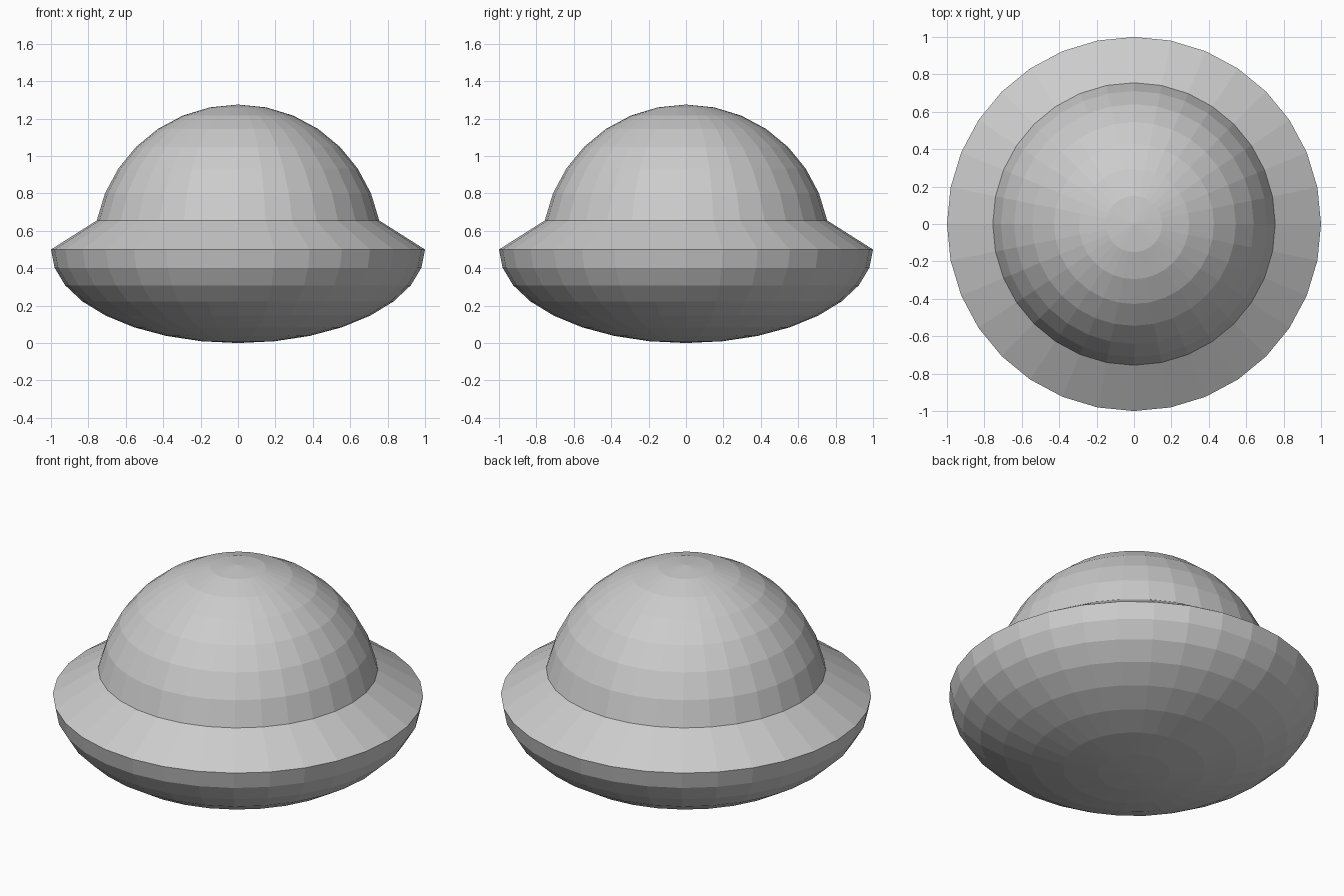
import bpy, bmesh
from math import sin, cos, pi, radians

if "Cube" in bpy.data.objects:
    bpy.data.objects.remove(bpy.data.objects["Cube"])

SIDES = 32
STEP = radians(11.25)

# Profile from bottom to top: squashed lower bowl, sloped rim, round dome
bowl = [(cos(i * STEP), 0.5 - 0.5 * sin(i * STEP)) for i in range(7, -1, -1)]
dome = [(0.77 * cos(i * STEP), 0.505 + 0.77 * sin(i * STEP)) for i in range(1, 8)]
profile = bowl + dome

bm = bmesh.new()
rings = [[bm.verts.new((r * cos(2 * pi * k / SIDES), r * sin(2 * pi * k / SIDES), z))
          for k in range(SIDES)] for r, z in profile]
bottom = bm.verts.new((0, 0, 0))
top = bm.verts.new((0, 0, 1.275))

# Quad bands between rings, triangle fans at the poles
for k in range(SIDES):
    n = (k + 1) % SIDES
    for a, b in zip(rings, rings[1:]):
        bm.faces.new((a[k], a[n], b[n], b[k]))
    bm.faces.new((bottom, rings[0][n], rings[0][k]))
    bm.faces.new((top, rings[-1][k], rings[-1][n]))
bmesh.ops.recalc_face_normals(bm, faces=bm.faces[:])

mesh = bpy.data.meshes.new("domed_saucer")
bm.to_mesh(mesh)
bm.free()
saucer = bpy.data.objects.new("domed_saucer", mesh)
bpy.context.collection.objects.link(saucer)
